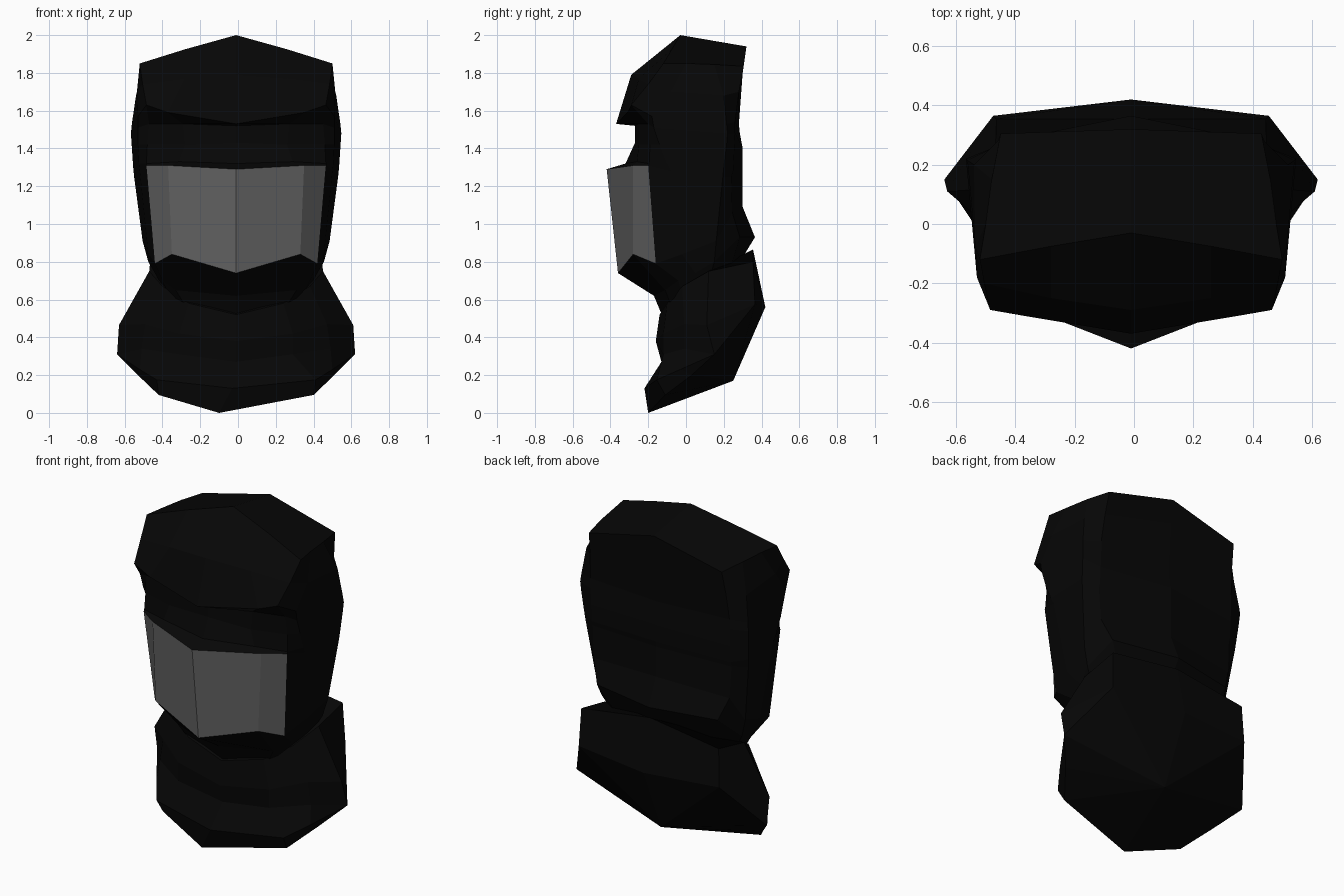
import bpy, bmesh

CENTRE = -0.01  # the bust sits slightly left of the axis


def material(name, rgb):
    m = bpy.data.materials.new(name)
    m.diffuse_color = (*rgb, 1)
    return m


def loft(name, rings, mat, skip=(), only=None, caps=(True, True)):
    """Skin half rings (front centre -> side -> back centre), mirrored in x."""
    bm = bmesh.new()
    halves = []
    for sign in (1, -1):
        half = []
        for ring in rings:
            last = len(ring) - 1
            half.append([bm.verts.new(((x if i in (0, last) else sign * x) + CENTRE, y, z))
                         for i, (x, y, z) in enumerate(ring)])
        halves.append(half)
    for half in halves:
        for r in range(len(half) - 1):
            for c in range(len(half[r]) - 1):
                if (r, c) in skip or (only and (r, c) not in only):
                    continue
                bm.faces.new((half[r][c], half[r][c + 1], half[r + 1][c + 1], half[r + 1][c]))
        if caps[0]:
            bm.faces.new(half[0])
        if caps[1]:
            bm.faces.new(half[-1])
    bmesh.ops.remove_doubles(bm, verts=bm.verts, dist=0.0005)
    bmesh.ops.delete(bm, geom=[v for v in bm.verts if not v.link_faces], context='VERTS')
    bmesh.ops.recalc_face_normals(bm, faces=bm.faces)
    # an open front panel must look towards -y
    if only and sum(f.normal.y for f in bm.faces) > 0:
        bmesh.ops.reverse_faces(bm, faces=bm.faces)
    me = bpy.data.meshes.new(name)
    bm.to_mesh(me)
    bm.free()
    me.materials.append(mat)
    ob = bpy.data.objects.new(name, me)
    bpy.context.collection.objects.link(ob)
    return ob


black = material("black cloth", (0.002, 0.002, 0.002))
grey = material("grey mask", (0.125, 0.125, 0.125))

# crown, forehead and brow
hood = [
    [(0, -.03, 2.0), (.27, -.075, 1.925), (.51, -.12, 1.85), (.49, 0, 1.85),
     (.47, .15, 1.845), (.44, .305, 1.835), (0, .32, 1.94)],
    [(0, -.29, 1.79), (.27, -.25, 1.77), (.495, -.20, 1.74), (.525, -.08, 1.70),
     (.53, .20, 1.68), (.45, .28, 1.70), (0, .30, 1.80)],
    [(0, -.37, 1.53), (.36, -.31, 1.59), (.475, -.29, 1.63), (.52, -.18, 1.57),
     (.552, .215, 1.53), (.46, .26, 1.54), (0, .28, 1.53)],
]
# eye recess, cheeks, mask area and jaw
face = [
    [(0, -.27, 1.52), (.28, -.25, 1.53), (.46, -.20, 1.53), (.52, -.17, 1.51),
     (.557, .22, 1.48), (.46, .26, 1.48), (0, .285, 1.48)],
    [(0, -.27, 1.43), (.27, -.25, 1.42), (.47, -.19, 1.42), (.52, -.14, 1.42),
     (.553, .215, 1.42), (.46, .255, 1.38), (0, .30, 1.40)],
    [(0, -.32, 1.32), (.30, -.26, 1.33), (.475, -.195, 1.32), (.515, -.10, 1.32),
     (.545, .20, 1.30), (.46, .25, 1.28), (0, .30, 1.30)],
    [(0, -.42, 1.29), (.36, -.28, 1.31), (.475, -.20, 1.31), (.51, -.08, 1.28),
     (.54, .195, 1.25), (.46, .24, 1.25), (0, .30, 1.27)],
    [(0, -.36, .74), (.34, -.28, .84), (.43, -.16, .79), (.465, -.02, .84),
     (.495, .16, .91), (.45, .245, 1.06), (0, .30, 1.09)],
    [(0, -.17, .62), (.32, -.11, .65), (.39, -.04, .70), (.43, .05, .74),
     (.465, .15, .80), (.40, .285, .93), (0, .365, .93)],
    [(0, -.12, .50), (.24, -.06, .52), (.32, 0, .55), (.34, .05, .58),
     (.36, .10, .62), (.32, .24, .78), (0, .31, .84)],
]
head = hood + face
mask_cells = {(6, 0), (6, 1)}
loft("hooded_head", head, black, skip=mask_cells)

# pointed mask panel filling the opening in the head
loft("mask", head, grey, only=mask_cells, caps=(False, False))

# wrapped collar, tilted up at the back, with a faceted underside meeting at one point
side, back_corner, back = (.63, .15, .31), (.465, .365, .575), (0, .42, .56)
underside_tip = (0, .25, .17)
collar = [
    [(0, -.14, .52), (.25, -.10, .58), (.39, -.02, .67), (.46, .12, .75), (.455, .355, .80), (0, .355, .865)],
    [(0, -.16, .38), (.30, -.12, .42), (.48, -.01, .47), (.62, .11, .465), back_corner, back],
    [(0, -.13, .27), (.30, -.12, .31), (.50, -.01, .34), side, back_corner, back],
    [(-.02, -.22, .13), (.42, -.155, .175), (.51, -.03, .23), side, back_corner, back],
    [(-.09, -.20, 0), (.41, -.11, .095), (.52, .03, .20), side, back_corner, back],
    [underside_tip] * 6,
]
loft("collar", collar, black, caps=(True, False))
